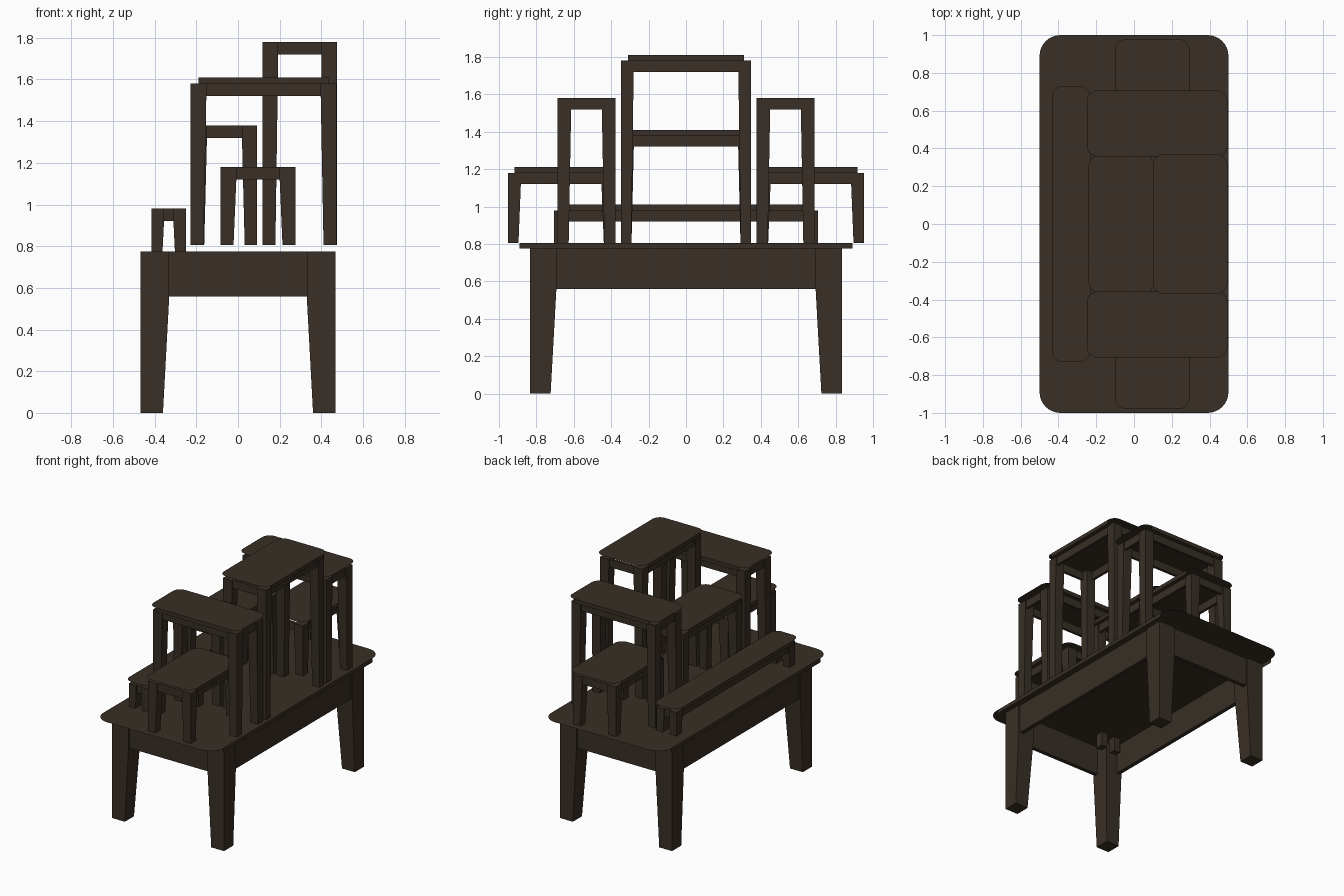
import bpy, bmesh, math

if "Cube" in bpy.data.objects:
    bpy.data.objects.remove(bpy.data.objects["Cube"])

wood = bpy.data.materials.new("dark brown wood")
wood.diffuse_color = (0.040, 0.028, 0.019, 1)
wood.use_nodes = True
wood.node_tree.nodes["Principled BSDF"].inputs["Base Color"].default_value = wood.diffuse_color


def finish(name, bm):
    me = bpy.data.meshes.new(name)
    bm.to_mesh(me)
    bm.free()
    me.materials.append(wood)
    ob = bpy.data.objects.new(name, me)
    bpy.context.collection.objects.link(ob)
    return ob


def top_board(name, x0, x1, y0, y1, z, r, thick=0.03):
    """Rounded sheet with edge strips on the two long sides only."""
    bm = bmesh.new()
    pts = []
    centres = [(x1 - r, y1 - r), (x0 + r, y1 - r), (x0 + r, y0 + r), (x1 - r, y0 + r)]
    for k, (cx, cy) in enumerate(centres):
        for i in range(9):
            a = math.pi / 2 * (k + i / 8)
            pts.append((cx + r * math.cos(a), cy + r * math.sin(a), z))
    bm.faces.new([bm.verts.new(p) for p in pts])
    if y1 - y0 > x1 - x0:
        strips = [((x1, y0 + r), (x1, y1 - r)), ((x0, y1 - r), (x0, y0 + r))]
    else:
        strips = [((x0 + r, y0), (x1 - r, y0)), ((x1 - r, y1), (x0 + r, y1))]
    for a, b in strips:
        bm.faces.new([bm.verts.new(p) for p in (
            (*a, z - thick), (*b, z - thick), (*b, z), (*a, z))])
    finish(name, bm)


def leg(name, cx, cy, sx, sy, wx, wy, z_foot, z_knee, z_head, taper):
    """Outer corner stays upright, the inner sides taper below the apron."""
    bm = bmesh.new()
    rings = []
    for z, s in ((z_foot, taper), (z_knee, 1), (z_head, 1)):
        ix, iy = cx - sx * wx * s, cy - sy * wy * s
        rings.append([bm.verts.new(p) for p in (
            (cx, cy, z), (ix, cy, z), (ix, iy, z), (cx, iy, z))])
    bm.faces.new(rings[0])
    bm.faces.new(rings[-1])
    for lo, hi in zip(rings, rings[1:]):
        for i in range(4):
            j = (i + 1) % 4
            bm.faces.new((lo[i], lo[j], hi[j], hi[i]))
    bmesh.ops.recalc_face_normals(bm, faces=bm.faces)
    finish(name, bm)


def board(name, x0, x1, y0, y1, z0, z1):
    bm = bmesh.new()
    bmesh.ops.create_cube(bm, size=1)
    for v in bm.verts:
        v.co = ((x0 + x1) / 2 + v.co.x * (x1 - x0),
                (y0 + y1) / 2 + v.co.y * (y1 - y0),
                (z0 + z1) / 2 + v.co.z * (z1 - z0))
    finish(name, bm)


def table(name, top, frame, z, apron, foot, wx, wy, r, taper=0.82, inset=0.008, t=0.02):
    """top and frame are (x0, x1, y0, y1); z is the upper surface."""
    top_board(name + "_top", *top, z, r)
    x0, x1, y0, y1 = frame
    head = z - 0.03
    knee = head - apron
    for sx, x in ((-1, x0), (1, x1)):
        for sy, y in ((-1, y0), (1, y1)):
            part = ("front" if sy < 0 else "back") + ("_left" if sx < 0 else "_right")
            leg(f"{name}_{part}_leg", x, y, sx, sy, wx, wy, foot, knee, head, taper)
    # apron boards between the legs
    for side, y in (("front", y0 + inset), ("back", y1 - inset - t)):
        board(f"{name}_{side}_apron", x0 + wx, x1 - wx, y, y + t, knee, head)
    for side, x in (("left", x0 + inset), ("right", x1 - inset - t)):
        board(f"{name}_{side}_apron", x, x + t, y0 + wy, y1 - wy, knee, head)


# large base table
table("base_table", (-0.5, 0.5, -1, 1), (-0.467, 0.467, -0.833, 0.833),
      0.805, 0.217, 0, 0.137, 0.14, 0.11, taper=0.78, inset=0.012, t=0.03)
# tall table on the right
table("tall_table", (0.10, 0.495, -0.37, 0.37), (0.118, 0.475, -0.348, 0.348),
      1.81, 0.06, 0.805, 0.075, 0.068, 0.06)
# low table in the middle
table("middle_table", (-0.24, 0.11, -0.365, 0.365), (-0.222, 0.092, -0.347, 0.347),
      1.41, 0.06, 0.805, 0.073, 0.068, 0.06)
# narrow bench, its feet sink through the base top
table("bench", (-0.435, -0.23, -0.73, 0.73), (-0.415, -0.25, -0.706, 0.706),
      1.01, 0.06, 0.70, 0.06, 0.07, 0.06)
# mirrored pairs at the front and back
for s, side in ((-1, "front"), (1, "back")):
    def span(a, b):
        return tuple(sorted((s * a, s * b)))
    table(side + "_wide_table", (-0.25, 0.495, *span(0.357, 0.707)),
          (-0.227, 0.472, *span(0.377, 0.687)), 1.61, 0.06, 0.805, 0.075, 0.073, 0.06)
    table(side + "_small_table", (-0.10, 0.295, *span(0.365, 0.98)),
          (-0.083, 0.275, *span(0.382, 0.953)), 1.21, 0.06, 0.805, 0.075, 0.07, 0.062)
